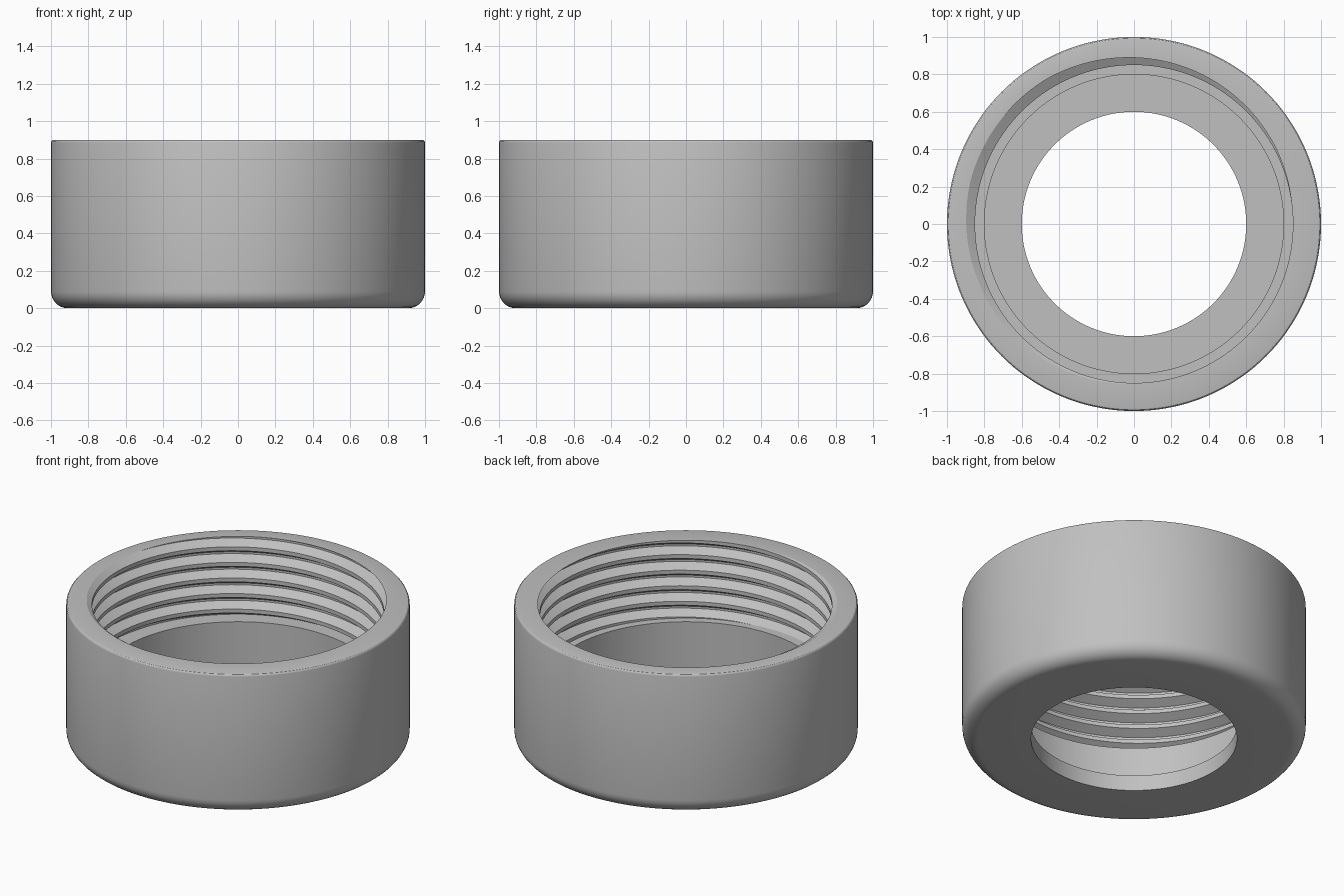
import bpy, bmesh, math

cube = bpy.data.objects.get("Cube")
if cube:
    bpy.data.objects.remove(cube, do_unlink=True)

SEGMENTS = 144
HEIGHT, OUTER, HOLE, BORE = 0.9, 1.0, 0.6, 0.8
FLOOR, LEDGE = 0.1, 0.4
PITCH, CREST, ROOT = 0.1, 0.85, 0.904
START = math.radians(8)

# One thread turn, going down from the upper edge of the groove
TURN = [(0, CREST), (0.3125, ROOT), (0.4375, ROOT), (0.75, CREST), (1, CREST)]


def thread_radius(u):
    """Radius at a fraction u of one pitch below the groove's upper edge."""
    u %= 1
    for (a, ra), (b, rb) in zip(TURN, TURN[1:]):
        if u <= b:
            return ra + (rb - ra) * (u - a) / (b - a)


def arc(cx, cz, r, start, end, steps):
    """Rounded corner of the profile as (radius, height) points."""
    angles = [math.radians(start + (end - start) * i / steps) for i in range(steps + 1)]
    return [(cx + r * math.cos(a), cz + r * math.sin(a)) for a in angles]


def column(angle):
    """Closed wall profile at one angle around the ring."""
    pts = arc(OUTER - 0.09, 0.09, 0.09, -90, 0, 8)
    pts += arc(OUTER - 0.015, HEIGHT - 0.015, 0.015, 0, 90, 3)
    edge = HEIGHT + PITCH * (angle - START) / math.tau
    for turn in range(-2, 8):
        for u, _ in TURN[:-1]:
            z = min(HEIGHT, max(LEDGE, edge - PITCH * (turn + u)))
            pts.append((thread_radius((edge - z) / PITCH), z))
    pts += [(BORE, LEDGE), (BORE, FLOOR), (HOLE, FLOOR), (HOLE, 0)]
    return pts


# Ring body: sweep the changing profile round the axis so the thread climbs
bm = bmesh.new()
rings = []
for i in range(SEGMENTS + 1):
    a = math.tau * i / SEGMENTS
    rings.append([bm.verts.new((r * math.cos(a), r * math.sin(a), z)) for r, z in column(a)])
for one, two in zip(rings, rings[1:]):
    for j in range(len(one)):
        k = (j + 1) % len(one)
        bm.faces.new((one[j], two[j], two[k], one[k]))
bmesh.ops.remove_doubles(bm, verts=bm.verts, dist=0.00005)
bmesh.ops.recalc_face_normals(bm, faces=bm.faces)

mesh = bpy.data.meshes.new("threaded_ring_cap")
bm.to_mesh(mesh)
bm.free()
cap = bpy.data.objects.new("threaded_ring_cap", mesh)
bpy.context.collection.objects.link(cap)

# Plain grey material
grey = bpy.data.materials.new("plain_grey")
grey.use_nodes = True
colour = (0.53, 0.53, 0.53, 1)
grey.diffuse_color = colour
grey.node_tree.nodes["Principled BSDF"].inputs["Base Color"].default_value = colour
mesh.materials.append(grey)

# Smooth walls with crisp thread edges
bpy.ops.object.select_all(action='DESELECT')
cap.select_set(True)
bpy.context.view_layer.objects.active = cap
bpy.ops.object.shade_smooth_by_angle(angle=math.radians(30))
